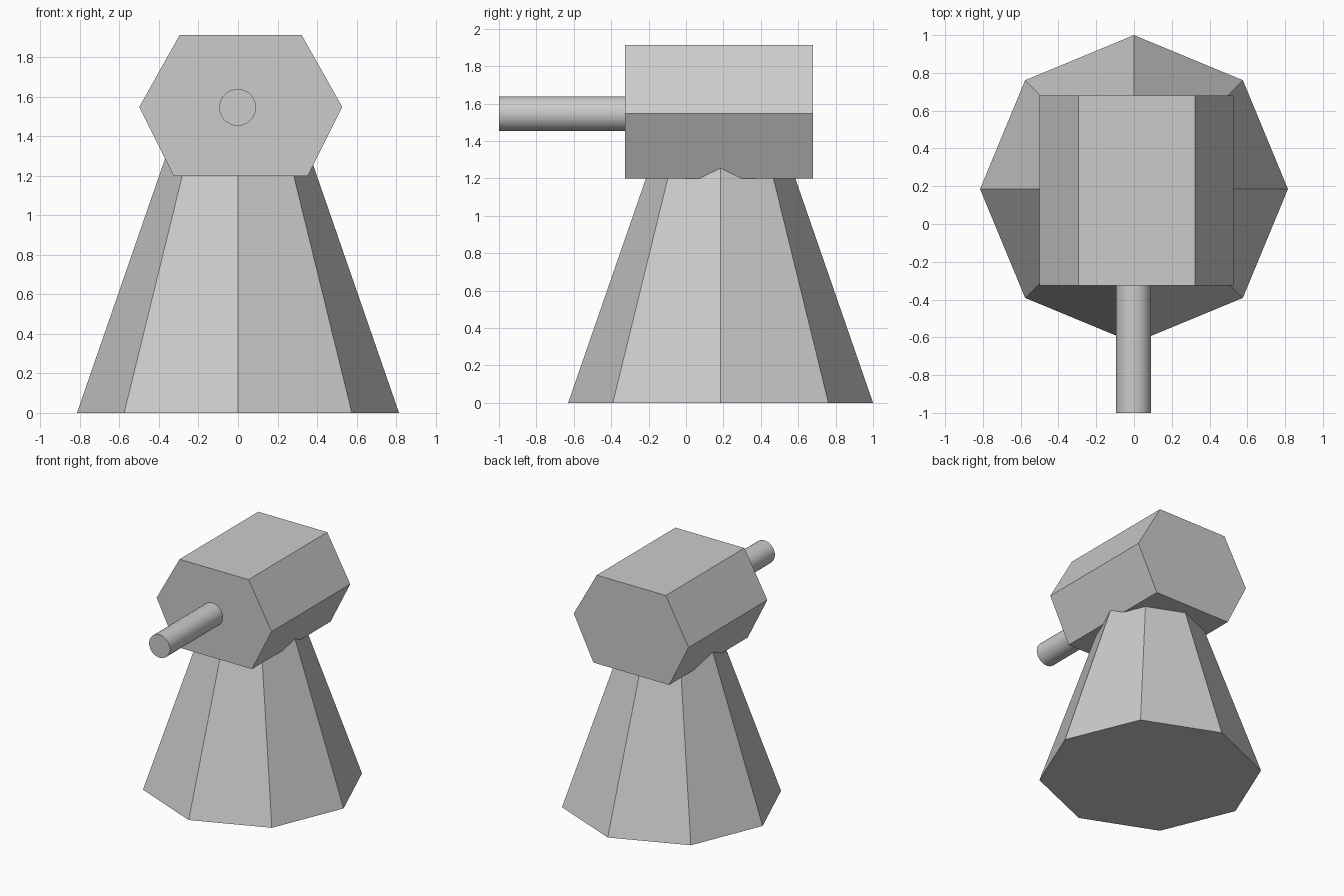
import bpy, bmesh
from math import pi
from mathutils import Matrix

if "Cube" in bpy.data.objects:
    bpy.data.objects.remove(bpy.data.objects["Cube"])


def finish(name, bm):
    bmesh.ops.recalc_face_normals(bm, faces=bm.faces)
    mesh = bpy.data.meshes.new(name)
    bm.to_mesh(mesh)
    bm.free()
    obj = bpy.data.objects.new(name, mesh)
    bpy.context.collection.objects.link(obj)
    return obj


def cone(name, sides, r1, r2, depth, matrix):
    bm = bmesh.new()
    bmesh.ops.create_cone(bm, cap_ends=True, segments=sides, radius1=r1,
                          radius2=r2, depth=depth, matrix=matrix)
    return finish(name, bm)


# Tapered eight-sided pedestal, its top sunk into the housing
height = 1.4
cone("pedestal", 8, 0.815, 0.33, height,
     Matrix.Translation((0, 0.185, height / 2)))

# Six-sided housing, profile extruded front to back
profile = [(-0.295, 1.913), (0.322, 1.913), (0.528, 1.548),
           (0.352, 1.198), (-0.325, 1.198), (-0.5, 1.548)]
front, back = -0.325, 0.68
bm = bmesh.new()
face = bm.faces.new([bm.verts.new((x, front, z)) for x, z in profile])
ext = bmesh.ops.extrude_face_region(bm, geom=[face], use_keep_orig=True)
moved = [g for g in ext["geom"] if isinstance(g, bmesh.types.BMVert)]
bmesh.ops.translate(bm, verts=moved, vec=(0, back - front, 0))
finish("housing", bm)

# Round barrel pointing forward
tip, root = -1.0, -0.25
barrel = cone("barrel", 32, 0.093, 0.093, root - tip,
              Matrix.Translation((-0.002, (tip + root) / 2, 1.546))
              @ Matrix.Rotation(pi / 2, 4, 'X'))
bpy.context.view_layer.objects.active = barrel
barrel.select_set(True)
bpy.ops.object.shade_smooth_by_angle()
